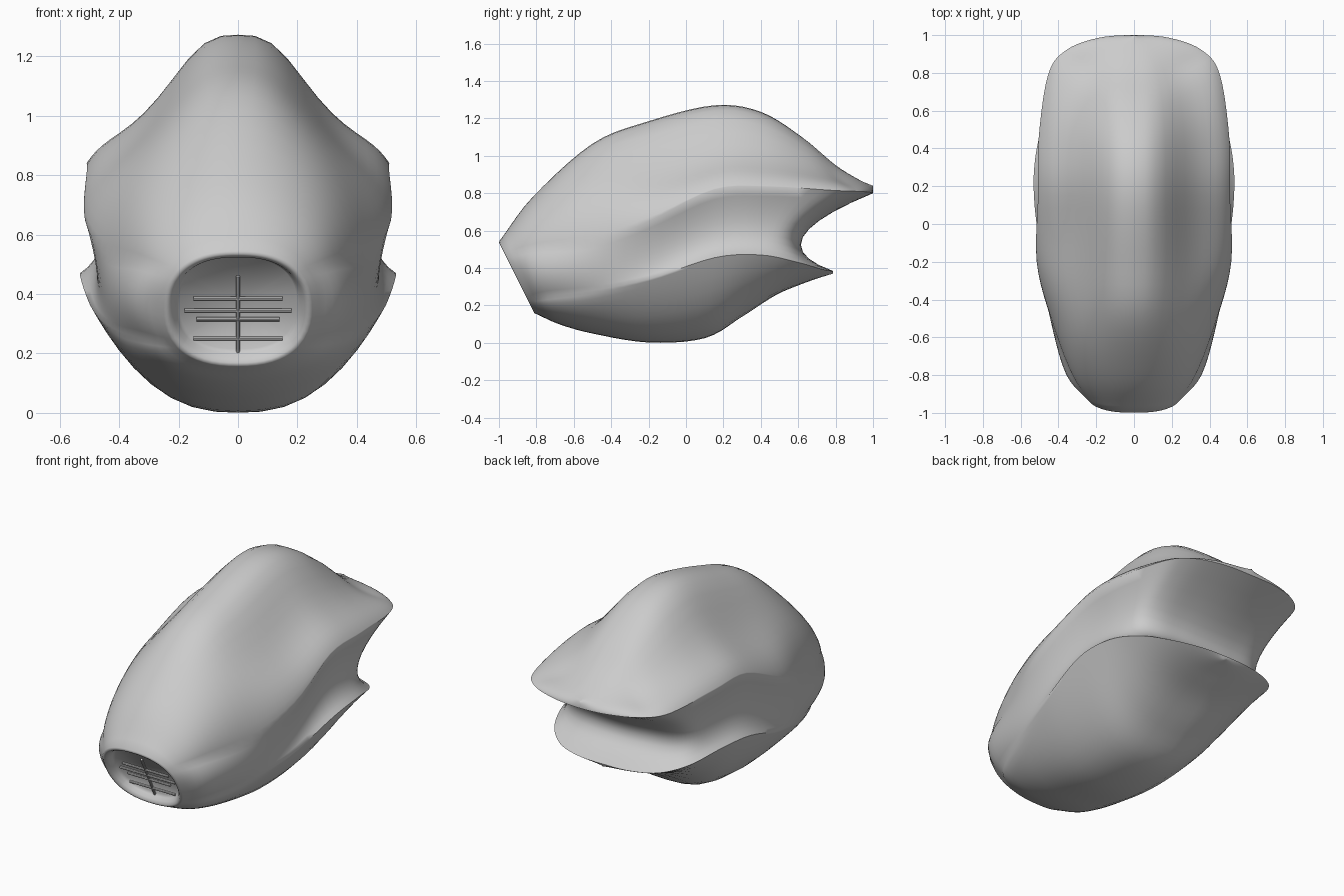
import bpy, bmesh, math
from mathutils import Vector

if "Cube" in bpy.data.objects:
    bpy.data.objects.remove(bpy.data.objects["Cube"])

# Guide curves, front (mouth rim) to back centre, right half only
SPINE = [(0, -1, .55), (0, -.82, .78), (0, -.5, 1.065), (0, -.2, 1.185), (0, .15, 1.27),
         (0, .4, 1.235), (0, .62, 1.1), (0, .8, .95), (0, .93, .87), (0, 1, .84)]
UPPER_LIP = [(.19, -.957, .465), (.325, -.8, .505), (.44, -.5, .53), (.515, -.2, .65), (.508, .15, .82),
             (.505, .45, .835), (.455, .79, .815), (.36, .92, .81), (.19, .985, .805), (0, 1, .80)]
CHANNEL = [(.25, -.9, .35), (.36, -.79, .38), (.44, -.5, .40), (.475, -.2, .47), (.46, .15, .59),
           (.45, .4, .61), (.42, .54, .60), (.33, .6, .58), (.17, .62, .57), (0, .625, .565)]
LOWER_LIP = [(.21, -.837, .22), (.315, -.74, .25), (.41, -.5, .28), (.485, -.2, .34), (.53, .15, .455),
             (.515, .4, .47), (.45, .6, .43), (.33, .72, .395), (.17, .775, .385), (0, .785, .385)]
KEEL = [(0, -.8, .15), (0, -.68, .1), (0, -.5, .05), (0, -.2, .002), (0, .1, .025),
        (0, .3, .14), (0, .48, .255), (0, .62, .315), (0, .72, .35), (0, .785, .37)]


def smooth_path(pts, steps=5):
    """Catmull-Rom through the points; the back end mirrors across x = 0."""
    p = [Vector(q) for q in pts]
    a = p[-2]
    end = Vector((-a.x, a.y, a.z)) if a.x > 0 else 2 * p[-1] - a
    p = [2 * p[0] - p[1]] + p + [end]
    out = []
    for i in range(1, len(p) - 2):
        for k in range(steps):
            t = k / steps
            m0, m1 = (p[i + 1] - p[i - 1]) / 2, (p[i + 2] - p[i]) / 2
            out.append(p[i] * (2*t**3 - 3*t*t + 1) + m0 * (t**3 - 2*t*t + t)
                       + p[i + 1] * (3*t*t - 2*t**3) + m1 * (t**3 - t*t))
    return out + [p[-2]]


def ramp(y, a, b):
    t = min(1, max(0, (y - a) / (b - a)))
    return t * t * (3 - 2 * t)


def section(s, u, m, l, k):
    """One half cross-section: crown, side channel, belly."""
    pts = []
    b = ramp(s.y, -.8, .15) * (1 - ramp(s.y, .75, 1))
    for i in range(15):
        v = math.sin(math.pi / 2 * i / 14)
        dome = max(0, 1 - v ** 1.9) ** (1 / 1.9)
        bell = 1 / (1 + (v / .54) ** 3) - .136 * v ** 12
        h = dome * (1 - b) + bell * b
        pts.append(Vector((u.x * v, s.y + (u.y - s.y) * v * v, u.z + (s.z - u.z) * h)))
    pts[-1] = u.copy()
    c = 2 * m - (u + l) / 2
    for i in range(1, 11):
        t = i / 10
        pts.append(u * (1 - t) ** 2 + c * 2 * t * (1 - t) + l * t * t)
    b = ramp(k.y, -.8, -.2)
    for i in range(1, 11):
        v = math.cos(math.pi / 2 * i / 10)
        oval = max(0, 1 - v ** 1.9) ** (1 / 1.9)
        h = oval * (1 - b) + (1 - v ** 2.5) * b
        pts.append(Vector((l.x * v, k.y + (l.y - k.y) * v * v, l.z + (k.z - l.z) * h)))
    pts[-1].x = 0
    return pts


def oval_rim(p):
    """Push a point radially onto the slanted oval mouth rim."""
    x, z = p.x / .25, (p.z - .35) / .195
    r = (abs(x) ** 2.4 + abs(z) ** 2.4) ** (1 / 2.4)
    z = .35 + .195 * z / r
    return Vector((.25 * x / r, -.9 - (z - .35) * .5, z))


def finish(obj, angle):
    bpy.ops.object.select_all(action='DESELECT')
    bpy.context.view_layer.objects.active = obj
    obj.select_set(True)
    bpy.ops.object.shade_smooth_by_angle(angle=math.radians(angle))


# Shell: rounded oval mouth lip and shallow recess, followed by the lofted body
rows = [section(*g) for g in zip(*map(smooth_path, (SPINE, UPPER_LIP, CHANNEL, LOWER_LIP, KEEL)))]
shift = [oval_rim(p) - p for p in rows[0]]
for i in range(6):
    f = 1 - ramp(i, 0, 6)
    rows[i] = [p + d * f for p, d in zip(rows[i], shift)]
centre = Vector((0, -.895, .345))
inward = Vector((0, .89, .45))
rim = rows[0]
for scale, depth in ((.965, -.006), (.92, -.003), (.87, .01), (.83, .03), (.79, .045)):
    rows.insert(0, [centre + (p - centre) * scale + inward * depth for p in rim])

bm = bmesh.new()
grid = [[bm.verts.new(p) for p in r] for r in rows]
for r0, r1 in zip(grid, grid[1:]):
    for j in range(len(r0) - 1):
        bm.faces.new((r0[j], r0[j + 1], r1[j + 1], r1[j]))
# Mouth floor
hub = bm.verts.new(centre + inward * .045)
for a, b in zip(grid[0], grid[0][1:]):
    bm.faces.new((a, hub, b))
# Mirror the half into a closed body
half = bm.verts[:] + bm.edges[:] + bm.faces[:]
for v in bmesh.ops.duplicate(bm, geom=half)["geom"]:
    if isinstance(v, bmesh.types.BMVert):
        v.co.x *= -1
bmesh.ops.remove_doubles(bm, verts=bm.verts[:], dist=.0008)
bmesh.ops.recalc_face_normals(bm, faces=bm.faces[:])
mesh = bpy.data.meshes.new("streamlined_shell")
bm.to_mesh(mesh)
bm.free()
shell = bpy.data.objects.new("streamlined_shell", mesh)
bpy.context.collection.objects.link(shell)
finish(shell, 60)


# Thin grille bars just inside the mouth
def bar(name, a, b, r=.007):
    a, b = Vector(a), Vector(b)
    bpy.ops.mesh.primitive_cylinder_add(vertices=8, radius=r, depth=(b - a).length, location=(a + b) / 2)
    o = bpy.context.object
    o.name = name
    o.rotation_euler = (b - a).to_track_quat('Z', 'Y').to_euler()
    finish(o, 40)


def mouth_y(z):
    return -.895 - (z - .345) * .5 + .04


for z, w in ((.385, .15), (.345, .18), (.315, .14), (.25, .15)):
    bar("grille_bar", (-w, mouth_y(z), z), (w, mouth_y(z), z))
bar("grille_post", (0, mouth_y(.2), .2), (0, mouth_y(.46), .46))
